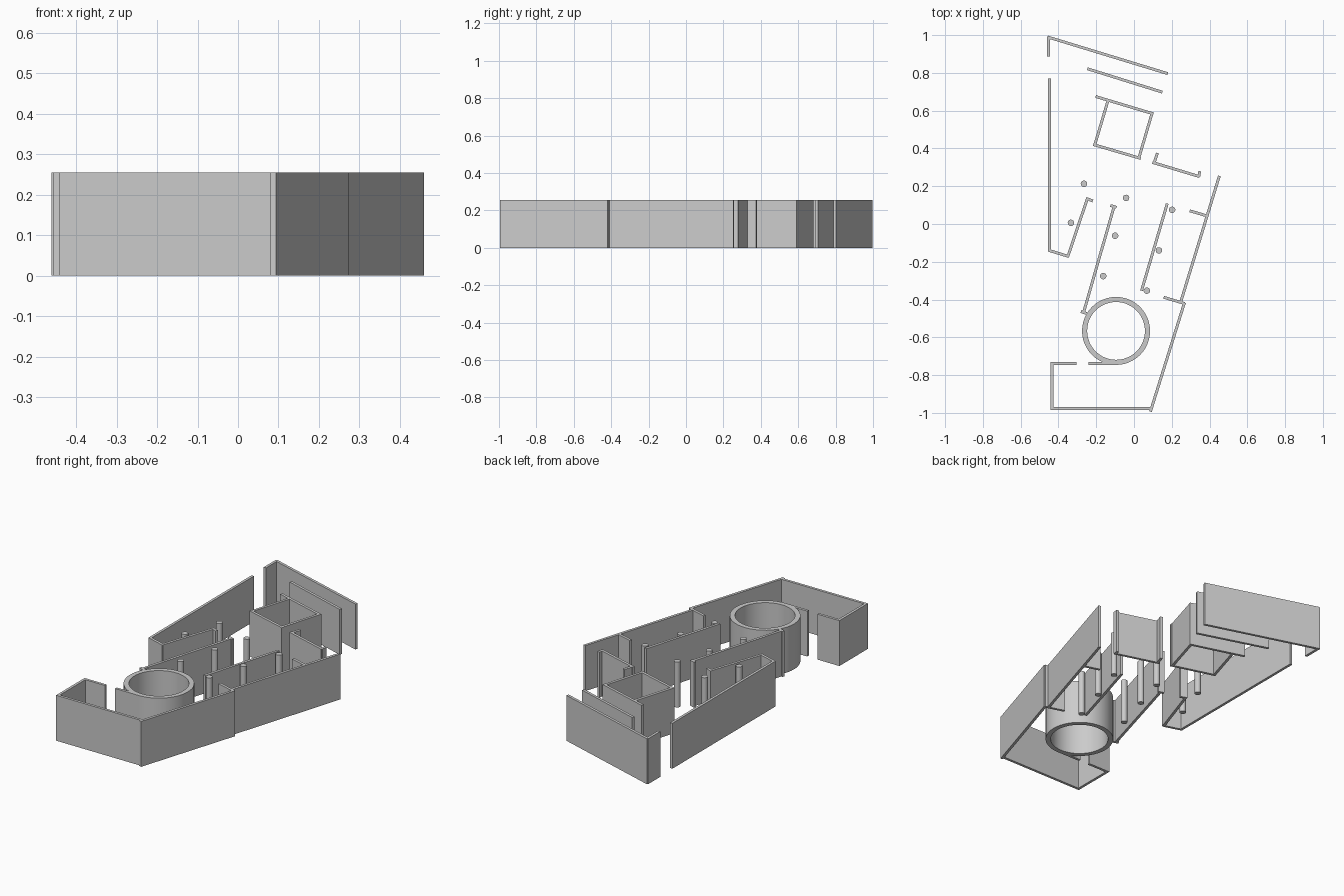
import bpy, bmesh, math
from mathutils import Vector

if "Cube" in bpy.data.objects:
    bpy.data.objects.remove(bpy.data.objects["Cube"])

H = 0.255   # wall height
T = 0.015   # wall thickness


def finish(bm, name):
    bmesh.ops.recalc_face_normals(bm, faces=bm.faces)
    mesh = bpy.data.meshes.new(name)
    bm.to_mesh(mesh)
    bm.free()
    obj = bpy.data.objects.new(name, mesh)
    bpy.context.collection.objects.link(obj)
    return obj


def extrude_up(bm, face):
    geo = bmesh.ops.extrude_face_region(bm, geom=[face], use_keep_orig=True)["geom"]
    bmesh.ops.translate(bm, vec=(0, 0, H), verts=[g for g in geo if isinstance(g, bmesh.types.BMVert)])


def walls(name, *segments):
    """One object made of straight upright slabs, each given as x1, y1, x2, y2 on its centre line."""
    bm = bmesh.new()
    for x1, y1, x2, y2 in segments:
        a, b = Vector((x1, y1, 0)), Vector((x2, y2, 0))
        d = (b - a).normalized()
        n = Vector((-d.y, d.x, 0)) * T / 2
        extrude_up(bm, bm.faces.new([bm.verts.new(p) for p in (a - n, b - n, b + n, a + n)]))
    return finish(bm, name)


def smooth(obj):
    bpy.ops.object.select_all(action='DESELECT')
    obj.select_set(True)
    bpy.context.view_layer.objects.active = obj
    bpy.ops.object.shade_smooth_by_angle(angle=math.radians(30))


# Rear walls
walls("back_wall", (-0.457, 0.990, 0.179, 0.796), (-0.453, 0.993, -0.453, 0.886))
walls("back_inner_wall", (-0.247, 0.822, 0.150, 0.698))

# Left outer wall with its folded front end
walls("left_wall",
      (-0.447, 0.770, -0.447, -0.144),
      (-0.453, -0.139, -0.345, -0.172),
      (-0.351, -0.174, -0.245, 0.140),
      (-0.248, 0.134, -0.218, 0.122))

# Small square room
walls("square_room",
      (-0.203, 0.675, 0.103, 0.583),
      (0.095, 0.585, 0.026, 0.350),
      (-0.216, 0.421, 0.036, 0.347),
      (-0.138, 0.652, -0.207, 0.421))

# Short bracket-shaped partition on the right
walls("bracket_partition",
      (0.098, 0.326, 0.347, 0.251),
      (0.107, 0.324, 0.124, 0.376),
      (0.343, 0.250, 0.348, 0.280))

# Right outer walls
walls("right_wall",
      (0.452, 0.255, 0.247, -0.414),
      (0.295, 0.070, 0.386, 0.043),
      (0.157, -0.388, 0.268, -0.421))
walls("right_front_wall", (0.267, -0.417, 0.087, -0.993))

# Front room
walls("front_room",
      (-0.441, -0.977, 0.096, -0.977),
      (-0.434, -0.984, -0.434, -0.731),
      (-0.441, -0.738, -0.305, -0.738),
      (-0.242, -0.738, -0.095, -0.738))

# Slanted partitions in the hall
walls("left_partition",
      (-0.105, 0.094, -0.266, -0.465),
      (-0.125, 0.098, -0.093, 0.088),
      (-0.281, -0.463, -0.250, -0.474))
walls("right_partition", (0.176, 0.108, 0.040, -0.353))

# Round room: a thick tube
bm = bmesh.new()
N = 48
rings = [[bm.verts.new((-0.095 + r * math.cos(math.tau * i / N),
                        -0.566 + r * math.sin(math.tau * i / N), z)) for i in range(N)]
         for r, z in ((0.180, 0), (0.180, H), (0.153, H), (0.153, 0))]
for k in range(4):
    a, b = rings[k], rings[(k + 1) % 4]
    for i in range(N):
        j = (i + 1) % N
        bm.faces.new((a[i], a[j], b[j], b[i]))
smooth(finish(bm, "round_room"))

# Columns
for i, (x, y) in enumerate([(-0.265, 0.213), (-0.334, 0.006), (-0.042, 0.138), (-0.100, -0.062),
                            (-0.163, -0.276), (0.202, 0.075), (0.132, -0.140), (0.068, -0.353)]):
    bpy.ops.mesh.primitive_cylinder_add(vertices=24, radius=0.017, depth=H, location=(x, y, H / 2))
    column = bpy.context.object
    column.name = f"column_{i + 1}"
    smooth(column)
